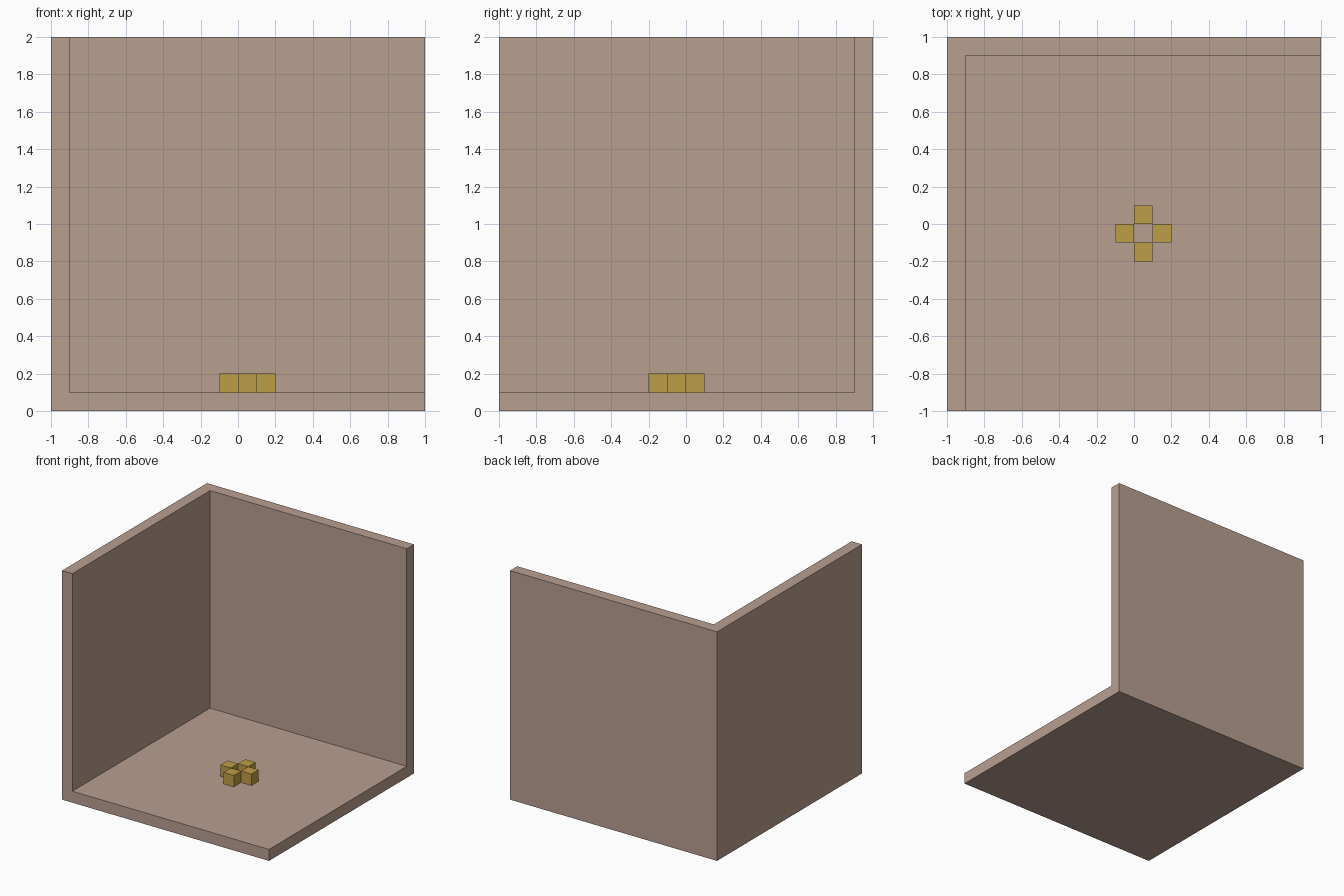
import bpy
from mathutils import Vector

default = bpy.data.objects.get("Cube")
if default:
    bpy.data.objects.remove(default, do_unlink=True)


def make_material(name, rgb):
    mat = bpy.data.materials.new(name)
    mat.use_nodes = True
    color = (*rgb, 1.0)
    mat.diffuse_color = color
    mat.node_tree.nodes["Principled BSDF"].inputs["Base Color"].default_value = color
    return mat


def box(name, low, high, mat):
    low, high = Vector(low), Vector(high)
    bpy.ops.mesh.primitive_cube_add(size=1, location=(low + high) / 2)
    obj = bpy.context.object
    obj.name = name
    obj.scale = high - low
    bpy.ops.object.transform_apply(location=False, rotation=False, scale=True)
    obj.data.materials.append(mat)
    return obj


clay = make_material("dusty pink clay", (0.48, 0.345, 0.28))
gold = make_material("ochre gold", (0.515, 0.342, 0.061))

# Room corner: floor, right wall and back wall as one solid
room = box("room_corner", (-1, -1, 0), (1, 1, 2), clay)
cutter = box("room_cutter", (-0.9, -1.5, 0.1), (1.5, 0.9, 2.5), clay)
cutter.hide_render = True
cut = room.modifiers.new("hollow", "BOOLEAN")
cut.operation = "DIFFERENCE"
cut.solver = "EXACT"
cut.object = cutter
bpy.context.view_layer.objects.active = room
bpy.ops.object.modifier_apply(modifier=cut.name)
bpy.data.objects.remove(cutter, do_unlink=True)

# Four small blocks in a ring around an empty cell on the floor
size = 0.1
center = Vector((0.05, -0.05, 0.15))
half = Vector((size, size, size)) / 2
for side, dx, dy in (("left", 1, 0), ("right", -1, 0), ("front", 0, -1), ("back", 0, 1)):
    middle = center + Vector((dx, dy, 0)) * size
    box(side + "_block", middle - half, middle + half, gold)
